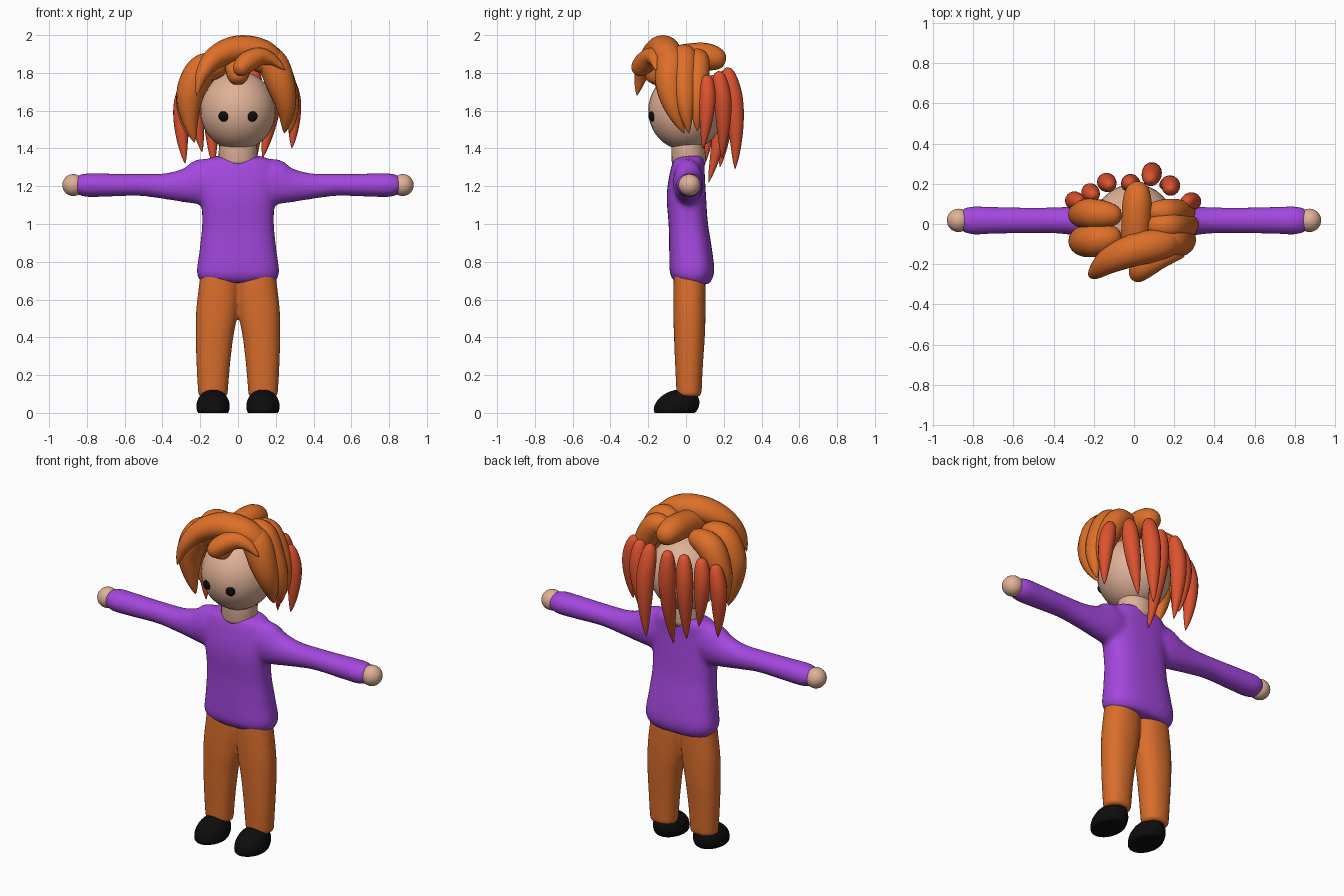
import bpy, bmesh, math
from mathutils import Vector

if "Cube" in bpy.data.objects:
    bpy.data.objects.remove(bpy.data.objects["Cube"])


def material(name, rgb):
    m = bpy.data.materials.new(name)
    m.diffuse_color = (*rgb, 1)
    m.use_nodes = True
    m.node_tree.nodes["Principled BSDF"].inputs["Base Color"].default_value = m.diffuse_color
    return m


HAIR = material("orange hair", (0.73, 0.16, 0.022))
RED = material("red hair", (0.72, 0.085, 0.028))
SKIN = material("skin", (0.74, 0.44, 0.31))
PURPLE = material("purple knit", (0.37, 0.064, 0.73))
TROUSER = material("orange cloth", (0.70, 0.155, 0.025))
BLACK = material("black", (0.004, 0.004, 0.004))


def finish(name, bm, mat, blend=0):
    bmesh.ops.recalc_face_normals(bm, faces=bm.faces)
    me = bpy.data.meshes.new(name)
    bm.to_mesh(me)
    bm.free()
    me.materials.append(mat)
    me.polygons.foreach_set("use_smooth", [True] * len(me.polygons))
    ob = bpy.data.objects.new(name, me)
    bpy.context.collection.objects.link(ob)
    if blend:  # melt overlapping tubes into one soft surface
        r = ob.modifiers.new("blend", "REMESH")
        r.mode = "VOXEL"
        r.voxel_size = blend
        r.use_smooth_shade = True
        s = ob.modifiers.new("soften", "SMOOTH")
        s.factor = 0.5
        s.iterations = 8
    return ob


def spline(pts, steps):
    """Catmull-Rom samples through points of any dimension."""
    out, n = [], len(pts)
    for i in range(n - 1):
        a, b, c, d = pts[max(i - 1, 0)], pts[i], pts[i + 1], pts[min(i + 2, n - 1)]
        for k in range(steps):
            t = k / steps
            out.append([0.5 * (2 * q + (r - p) * t + (2 * p - 5 * q + 4 * r - s) * t * t
                               + (3 * q - p - 3 * r + s) * t ** 3) for p, q, r, s in zip(a, b, c, d)])
    return out + [list(pts[-1])]


def tube(bm, rings, ref=(0, 1, 0), power=2.0, seg=24):
    """Sweep ellipses (x, y, z, ra, rb); rb lies along ref."""
    ref, prev = Vector(ref), None
    pos = [Vector(r[:3]) for r in rings]
    for i, r in enumerate(rings):
        t = (pos[min(i + 1, len(pos) - 1)] - pos[max(i - 1, 0)]).normalized()
        u = t.cross(ref).normalized()
        v = u.cross(t)
        cur = []
        for k in range(seg):
            a = math.tau * k / seg
            c, s = math.cos(a), math.sin(a)
            c = math.copysign(abs(c) ** (2 / power), c)
            s = math.copysign(abs(s) ** (2 / power), s)
            cur.append(bm.verts.new(pos[i] + u * c * max(r[3], 0.001) + v * s * max(r[4], 0.001)))
        if prev:
            for k in range(seg):
                bm.faces.new((prev[k], prev[k - 1], cur[k - 1], cur[k]))
        else:
            bm.faces.new(cur)
        prev = cur
    bm.faces.new(prev)


def lock(name, mat, pts, radius, ref=(0, 1, 0), blunt=False, flat=1.0):
    """Hair lock: round root, pointed tip (or blunt at both ends)."""
    path = spline(pts, 9)
    n, rings = len(path) - 1, []
    for i, p in enumerate(path):
        t = i / n
        if t < 0.3:
            w = math.sqrt(max(0, 1 - (1 - t / 0.3) ** 2))
        else:
            s = (t - 0.3) / 0.7
            w = math.sqrt(max(0, 1 - s ** 4)) if blunt else 1 - s ** 1.9
        rings.append([*p, radius * w, radius * w * flat])
    bm = bmesh.new()
    tube(bm, rings, ref, seg=18)
    finish(name, bm, mat)


def ball(name, mat, loc, scale):
    bm = bmesh.new()
    bmesh.ops.create_uvsphere(bm, u_segments=32, v_segments=20, radius=1)
    for v in bm.verts:
        v.co = Vector(a * b + c for a, b, c in zip(v.co, scale, loc))
    return finish(name, bm, mat)


# sweater: torso and both sleeves
bm = bmesh.new()
torso = [(0, .03, .685, .19, .09), (0, .032, .74, .218, .117), (0, .025, .85, .205, .114),
         (0, .012, 1.0, .19, .104), (0, .002, 1.15, .195, .104), (0, .008, 1.27, .2, .092),
         (0, .02, 1.335, .175, .08), (0, .02, 1.36, .12, .06)]
tube(bm, spline(torso, 5), power=2.6, seg=40)
for s in (-1, 1):
    arm = [(.08, .01, 1.23, .11, .075), (.19, .012, 1.22, .125, .08), (.27, .015, 1.205, .095, .075),
           (.38, .018, 1.2, .07, .066), (.52, .018, 1.207, .059, .064), (.7, .018, 1.206, .062, .068),
           (.81, .018, 1.206, .062, .07), (.86, .018, 1.206, .045, .052)]
    tube(bm, spline([(s * x, *rest) for x, *rest in arm], 5))
finish("sweater", bm, PURPLE, 0.013)

# trousers
bm = bmesh.new()
for s in (-1, 1):
    leg = [(.133, .016, .085, .078, .066), (.131, .016, .25, .089, .074), (.125, .018, .4, .1, .082),
           (.113, .018, .53, .11, .086), (.1, .018, .68, .106, .085), (.1, .02, .78, .095, .08)]
    tube(bm, spline([(s * x, *rest) for x, *rest in leg], 5), power=2.2)
finish("trousers", bm, TROUSER, 0.012)

for s, side in ((-1, "right"), (1, "left")):
    # shoe: flat-soled rounded shape leaning back
    bm = bmesh.new()
    bmesh.ops.create_uvsphere(bm, u_segments=32, v_segments=20, radius=1)
    for v in bm.verts:
        z = max(0, .035 + .09 * v.co.z)
        v.co = Vector((s * .132 + .088 * v.co.x, -.05 + .118 * v.co.y + .3 * (z - .035), z))
    finish(side + "_shoe", bm, BLACK)
    ball(side + "_hand", SKIN, (s * .872, .018, 1.206), (.058, .058, .058))
    ball(side + "_eye", BLACK, (s * .075, -.178, 1.57), (.028, .02, .028))

# head and neck
ball("head", SKIN, (0, 0, 1.6), (.2, .2, .21))
bm = bmesh.new()
tube(bm, [(0, .015, 1.31, .095, .085), (0, .015, 1.34, .105, .092), (0, .01, 1.42, .1, .088), (0, .01, 1.46, .1, .088)])
finish("neck", bm, SKIN)

# crown and fringe
lock("crown_lock", HAIR, [(.02, .21, 1.86), (.015, .1, 1.885), (.01, -.04, 1.87), (0, -.14, 1.82), (0, -.175, 1.74)],
     .075, ref=(1, 0, 0), blunt=True)
lock("fringe_right", HAIR, [(.24, -.07, 1.82), (.14, -.1, 1.90), (0, -.13, 1.925), (-.12, -.18, 1.88),
                            (-.19, -.235, 1.79), (-.22, -.26, 1.68)], .075, flat=1.1)
lock("fringe_left", HAIR, [(0, -.27, 1.80), (.04, -.22, 1.85), (.11, -.18, 1.885), (.18, -.165, 1.87),
                           (.25, -.16, 1.815)], .055, flat=1.1)

# side locks sweeping over the ears
lock("side_lock_right_front", HAIR, [(-.06, -.06, 1.83), (-.18, -.08, 1.82), (-.25, -.085, 1.7),
                                     (-.255, -.08, 1.56), (-.23, -.07, 1.43)], .083)
lock("side_lock_right_back", HAIR, [(-.06, .04, 1.85), (-.19, .05, 1.82), (-.255, .05, 1.7),
                                    (-.275, .04, 1.58), (-.26, .02, 1.46)], .076)
lock("side_lock_left_front", HAIR, [(.06, -.06, 1.85), (.17, -.08, 1.86), (.23, -.085, 1.73),
                                    (.255, -.06, 1.6), (.245, -.01, 1.48)], .082)
lock("side_lock_left_middle", HAIR, [(.06, -.01, 1.88), (.17, -.01, 1.875), (.245, -.01, 1.73),
                                     (.28, 0, 1.6), (.275, .015, 1.48)], .072)
lock("side_lock_left_back", HAIR, [(.06, .06, 1.86), (.16, .06, 1.86), (.235, .06, 1.73),
                                   (.265, .06, 1.6), (.255, .06, 1.49)], .066)

# red locks hanging round the back: root, tip, radius
backs = [((-.27, .11, 1.76), (-.28, .10, 1.32), .046), ((-.20, .14, 1.79), (-.19, .15, 1.38), .045),
         ((-.12, .19, 1.81), (-.13, .18, 1.30), .047), ((-.02, .20, 1.81), (0, .12, 1.22), .048),
         ((.08, .215, 1.83), (.08, .26, 1.29), .050), ((.18, .17, 1.81), (.13, .19, 1.35), .047),
         ((.255, .11, 1.79), (.285, .09, 1.40), .044)]
for i, (a, b, r) in enumerate(backs):
    a, b = Vector(a), Vector(b)
    out = Vector((a.x, a.y, 0)).normalized() * .025
    lock("back_lock_%d" % (i + 1), RED, [a, a.lerp(b, .33) + out, a.lerp(b, .68) + out * .8, b], r)
